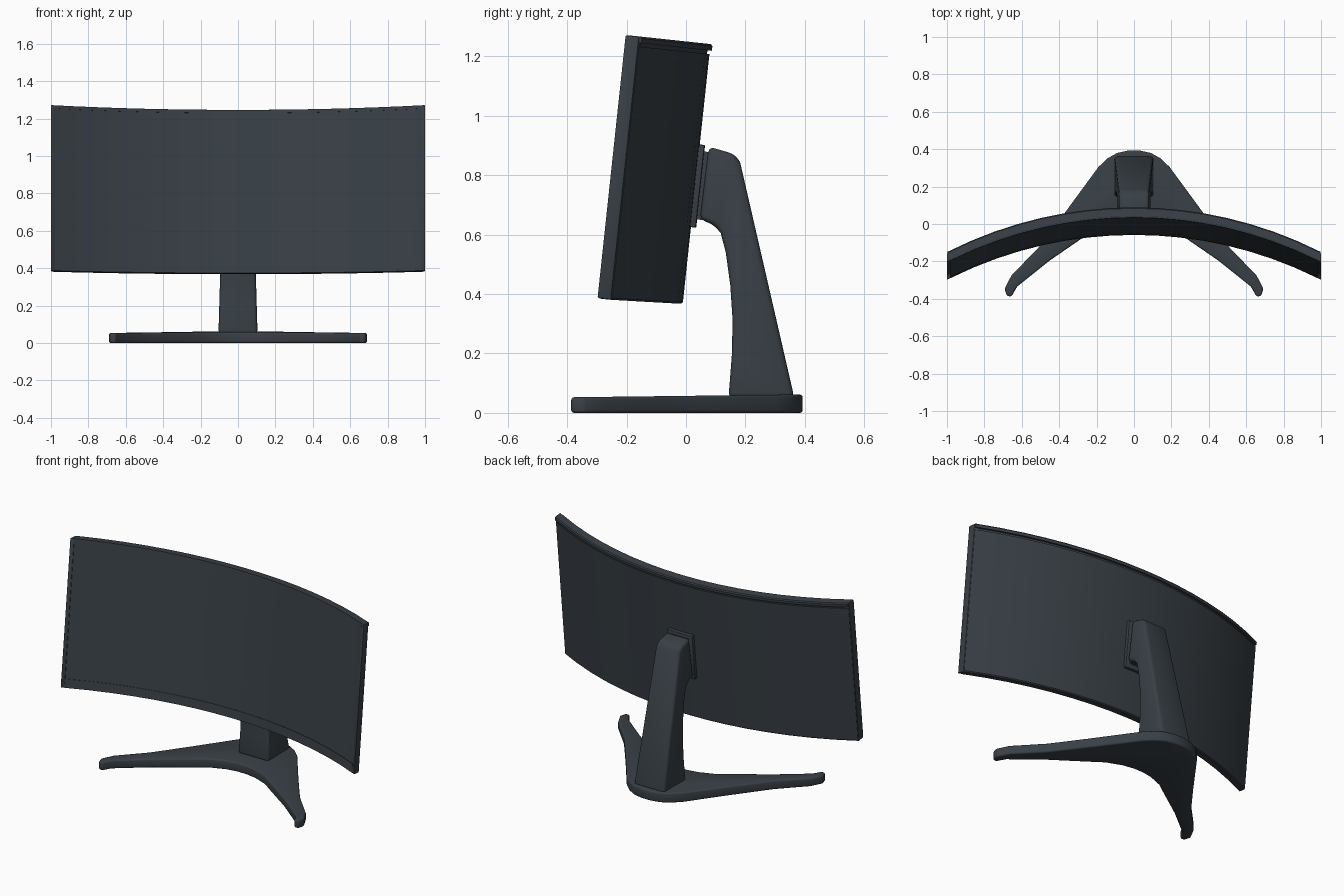
import bpy, bmesh, math

if "Cube" in bpy.data.objects:
    bpy.data.objects.remove(bpy.data.objects["Cube"])

mat = bpy.data.materials.new("dark slate plastic")
mat.diffuse_color = (0.040, 0.051, 0.061, 1)
mat.use_nodes = True
mat.node_tree.nodes["Principled BSDF"].inputs["Base Color"].default_value = mat.diffuse_color

TILT = math.radians(6.1)
P0Y, P0Z = -0.06, 0.36      # centre of the panel's lower front edge
H, R, T = 0.892, 2.2, 0.055  # panel height, curve radius, thickness


def finish(name, bm, bevel=0.0, segs=3, angle=30):
    bmesh.ops.recalc_face_normals(bm, faces=bm.faces)
    me = bpy.data.meshes.new(name)
    bm.to_mesh(me)
    bm.free()
    ob = bpy.data.objects.new(name, me)
    bpy.context.collection.objects.link(ob)
    me.materials.append(mat)
    bpy.ops.object.select_all(action='DESELECT')
    ob.select_set(True)
    bpy.context.view_layer.objects.active = ob
    if bevel:
        m = ob.modifiers.new("Bevel", 'BEVEL')
        m.width, m.segments, m.limit_method = bevel, segs, 'ANGLE'
        m.angle_limit = math.radians(28)
        bpy.ops.object.modifier_apply(modifier=m.name)
    bpy.ops.object.shade_smooth_by_angle(angle=math.radians(angle))
    return ob


def place(x, n, z):
    """Point on the curved, tilted panel: n is depth behind the front."""
    n -= R - math.sqrt(R * R - x * x)
    if z < 0.1:
        z += 0.012 * (1 - x * x)
    return (x, P0Y + n * math.cos(TILT) + z * math.sin(TILT),
            P0Z - n * math.sin(TILT) + z * math.cos(TILT))


def sweep(name, profile, x0, x1, count, bevel=0.0):
    """Sweep a depth/height profile along the panel curve."""
    bm = bmesh.new()
    rings = []
    for i in range(count + 1):
        x = x0 + (x1 - x0) * i / count
        rings.append([bm.verts.new(place(x, n, z)) for n, z in profile])
    k = len(profile)
    for a, b in zip(rings, rings[1:]):
        for j in range(k):
            bm.faces.new((a[j], a[(j + 1) % k], b[(j + 1) % k], b[j]))
    bm.faces.new(rings[0])
    bm.faces.new(rings[-1])
    return finish(name, bm, bevel, 2)


def rect(n0, n1, z0, z1):
    return [(n0, z0), (n1, z0), (n1, z1), (n0, z1)]


# Panel housing, with the groove below the top lip at the back
sweep("panel_housing", [
    (0.003, 0.003), (0.008, 0), (0.042, 0), (0.048, 0.006),
    (0.048, H - 0.034), (0.040, H - 0.034), (0.040, H - 0.022),
    (T, H - 0.022), (T, H - 0.006), (0.049, H), (0.008, H), (0.003, H - 0.003)],
    -0.997, 0.997, 16)

# Slim bezel around the display
sweep("bezel_bottom", rect(0, 0.012, 0.002, 0.055), -0.98, 0.98, 16)
sweep("bezel_top", rect(0, 0.012, H - 0.018, H - 0.001), -0.98, 0.98, 16)
for side, s in (("left", -1), ("right", 1)):
    sweep("bezel_" + side, rect(0, 0.046, 0.002, H - 0.001), s * 0.98, s * 1.0, 1, 0.003)

# Mounting plate on the back
sweep("mount_plate", rect(0.04, 0.066, 0.272, 0.552), -0.085, 0.085, 4, 0.004)
sweep("mount_pivot", rect(0.06, 0.09, 0.30, 0.53), -0.06, 0.06, 2)

# Stand arm: side profile, tapering towards the top
side_profile = [(0.365, 0.05), (0.182, 0.845), (0.162, 0.872), (0.077, 0.896),
                (0.047, 0.652), (0.095, 0.632), (0.117, 0.605), (0.134, 0.54),
                (0.149, 0.43), (0.157, 0.31), (0.154, 0.19), (0.143, 0.05)]
bm = bmesh.new()
loops = []
for s in (-1, 1):
    loops.append([bm.verts.new((s * (0.106 - 0.029 * z), y, z)) for y, z in side_profile])
    bm.faces.new(loops[-1])
k = len(side_profile)
for j in range(k):
    a, b = loops
    bm.faces.new((a[j], a[(j + 1) % k], b[(j + 1) % k], b[j]))
finish("stand_arm", bm, 0.018, 3, 35)

# V-shaped base: right half outline, mirrored
half = [(0.03, 0.393), (0.09, 0.38), (0.14, 0.352), (0.19, 0.305), (0.37, 0.06),
        (0.51, -0.125), (0.655, -0.275), (0.692, -0.345), (0.68, -0.385),
        (0.655, -0.388), (0.625, -0.335), (0.45, -0.195), (0.29, -0.085),
        (0.19, -0.015), (0.10, 0.02), (0.03, 0.032)]
outline = half + [(-x, y) for x, y in reversed(half)]
bm = bmesh.new()
low = [bm.verts.new((x, y, 0.0)) for x, y in outline]
top = [bm.verts.new((x, y, 0.062 + 0.012 * (y - 0.39))) for x, y in outline]
bm.faces.new(low)
bm.faces.new(top)
k = len(outline)
for j in range(k):
    bm.faces.new((low[j], low[(j + 1) % k], top[(j + 1) % k], top[j]))
finish("stand_base", bm, 0.01, 3, 40)
